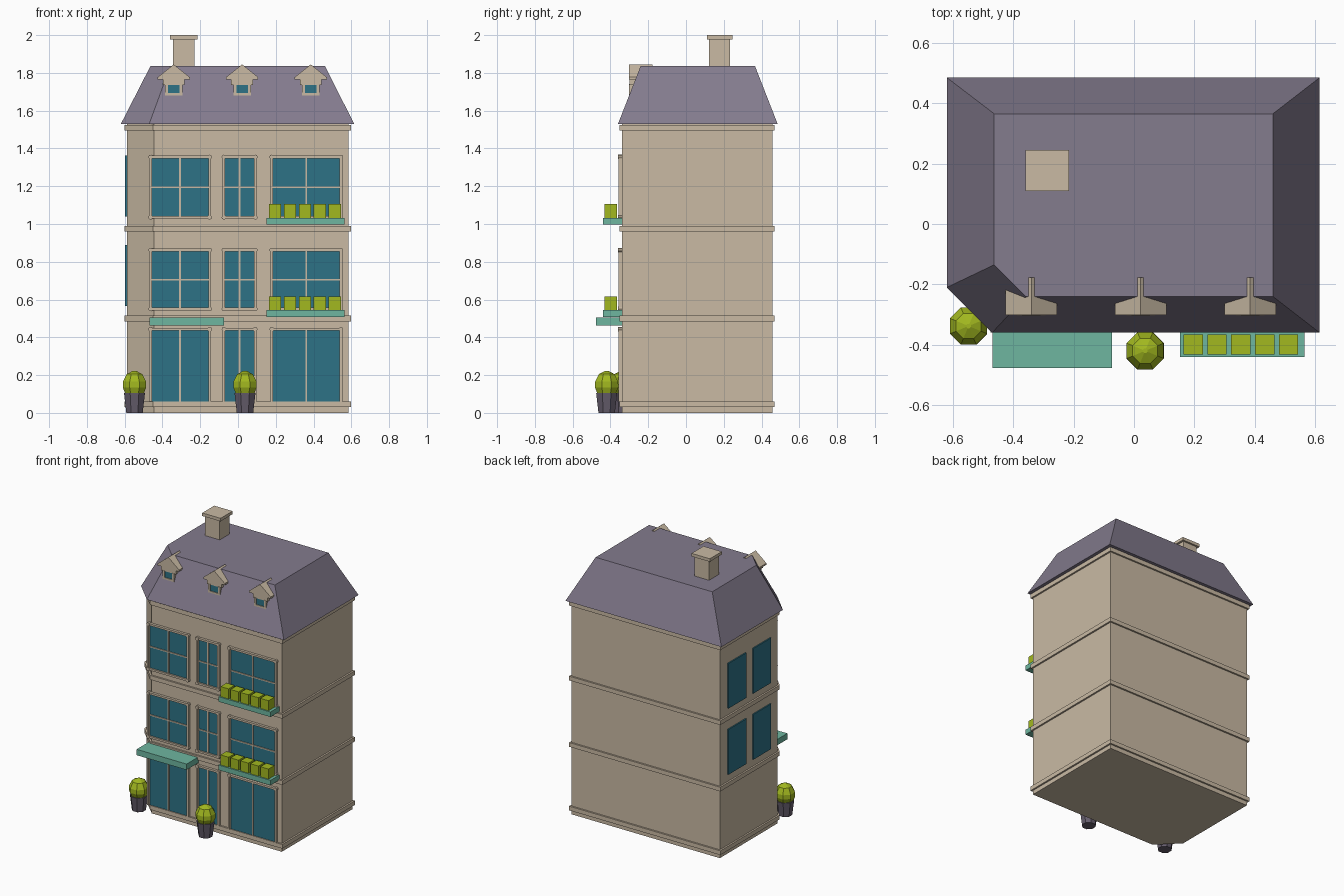
import bpy, bmesh, math
from mathutils import Matrix, Vector

cube = bpy.data.objects.get("Cube")
if cube:
    bpy.data.objects.remove(cube, do_unlink=True)


def material(name, rgb):
    m = bpy.data.materials.new(name)
    m.use_nodes = True
    m.diffuse_color = (*rgb, 1)
    m.node_tree.nodes["Principled BSDF"].inputs["Base Color"].default_value = (*rgb, 1)
    return m


STONE = material("warm stone", (0.585, 0.49, 0.37))
SLATE = material("purple slate", (0.23, 0.2, 0.27))
GLASS = material("blue glass", (0.026, 0.17, 0.24))
LIME = material("lime leaves", (0.36, 0.48, 0.014))
TEAL = material("soft teal", (0.156, 0.468, 0.352))
POT = material("dark pot", (0.13, 0.11, 0.15))


def finish(bm, name, mat):
    bmesh.ops.recalc_face_normals(bm, faces=bm.faces)
    mesh = bpy.data.meshes.new(name)
    bm.to_mesh(mesh)
    bm.free()
    mesh.materials.append(mat)
    ob = bpy.data.objects.new(name, mesh)
    bpy.context.collection.objects.link(ob)
    return ob


def add_box(bm, x, y, z):
    """Each argument is a (low, high) range."""
    mid = Vector([(a + b) / 2 for a, b in (x, y, z)])
    size = [b - a for a, b in (x, y, z)]
    bmesh.ops.create_cube(bm, size=1, matrix=Matrix.Translation(mid) @ Matrix.Diagonal((*size, 1)))


def box(name, mat, x, y, z):
    bm = bmesh.new()
    add_box(bm, x, y, z)
    return finish(bm, name, mat)


def add_loft(bm, rings):
    """Closed solid through matching rings of points."""
    loops = [[bm.verts.new(p) for p in ring] for ring in rings]
    n = len(loops[0])
    for a, b in zip(loops, loops[1:]):
        for i in range(n):
            bm.faces.new((a[i], a[(i + 1) % n], b[(i + 1) % n], b[i]))
    bm.faces.new(loops[0][::-1])
    bm.faces.new(loops[-1])


def footprint(z, x0, x1, y0, y1, cut):
    """Rectangle with its front right-hand corner cut off."""
    return [(x0 + cut, y0, z), (x1, y0, z), (x1, y1, z), (x0, y1, z), (x0, y0 + cut, z)]


def wall_ring(z, out=0.0):
    return footprint(z, -0.588 - out, 0.585 + out, -0.34 - out, 0.457 + out, 0.143 + 0.586 * out)


def loft(name, mat, rings):
    bm = bmesh.new()
    add_loft(bm, rings)
    return finish(bm, name, mat)


# Walls, string courses and mansard roof
loft("walls", STONE, [wall_ring(0), wall_ring(1.53)])
for name, z in (("plinth", 0.03), ("lower_course", 0.485), ("upper_course", 0.96), ("cornice", 1.495)):
    loft(name, STONE, [wall_ring(z, 0.012), wall_ring(z + 0.03, 0.012)])
loft("mansard_roof", SLATE, [footprint(1.53, -0.62, 0.615, -0.36, 0.485, 0.15),
                             footprint(1.837, -0.463, 0.46, -0.24, 0.365, 0.105)])

# Chimney
box("chimney_stack", STONE, (-0.345, -0.23), (0.122, 0.232), (1.8, 1.98))
box("chimney_cap", STONE, (-0.36, -0.215), (0.11, 0.245), (1.978, 2.0))


# Front windows with frames, glazing bars and round corner blocks
def window(name, x, z, crossbar):
    box(name + "_glass", GLASS, x, (-0.346, -0.33), z)
    bm = bmesh.new()
    w = 0.007
    depth = (-0.358, -0.335)
    for cx in x:
        add_box(bm, (cx - w, cx + w), depth, z)
    for cz in (z if crossbar else z[1:]):
        add_box(bm, x, depth, (cz - w, cz + w))
        for cx in x:
            turn = Matrix.Translation((cx, -0.348, cz)) @ Matrix.Rotation(math.pi / 2, 4, "X")
            bmesh.ops.create_cone(bm, cap_ends=True, segments=8, radius1=0.012,
                                  radius2=0.012, depth=0.024, matrix=turn)
    thin = (-0.353, -0.34)
    mx, mz = sum(x) / 2, sum(z) / 2
    add_box(bm, (mx - 0.005, mx + 0.005), thin, z)
    if crossbar:
        add_box(bm, x, thin, (mz - 0.004, mz + 0.004))
    finish(bm, name + "_frame", STONE)


columns = {"right": (-0.463, -0.15), "middle": (-0.075, 0.092), "left": (0.178, 0.545)}
floors = {"ground": (0.06, 0.443), "first": (0.55, 0.862), "second": (1.035, 1.355)}
for floor, z in floors.items():
    for side, x in columns.items():
        window(f"{floor}_{side}_window", x, z, floor != "ground")

# Plain side windows
for z in ((0.567, 0.89), (1.04, 1.362)):
    for y in ((-0.11, 0.09), (0.17, 0.37)):
        box("side_window", GLASS, (-0.597, -0.587), y, z)

# Window boxes with clipped shrubs
for z in (0.508, 0.997):
    box("window_box", TEAL, (0.152, 0.565), (-0.44, -0.34), (z, z + 0.036))
    bm = bmesh.new()
    for i in range(5):
        cx = 0.196 + i * 0.079
        add_box(bm, (cx - 0.032, cx + 0.032), (-0.432, -0.366), (z + 0.036, z + 0.108))
    finish(bm, "box_shrubs", LIME)

# Awning over the entrance
box("awning", TEAL, (-0.468, -0.073), (-0.477, -0.34), (0.462, 0.504))


# Dormers
def dormer(x):
    roof = [(-0.085, 1.765), (0.085, 1.765), (0.085, 1.777), (0, 1.845), (-0.085, 1.777)]
    bm = bmesh.new()
    add_loft(bm, [[(x + px, y, pz) for px, pz in roof] for y in (-0.302, -0.178)])
    finish(bm, "dormer_gable", STONE)
    bm = bmesh.new()
    add_box(bm, (x - 0.058, x + 0.058), (-0.3, -0.2), (1.737, 1.768))
    for s in (-0.039, 0.039):
        add_box(bm, (x + s - 0.008, x + s + 0.008), (-0.303, -0.22), (1.68, 1.74))
    add_box(bm, (x - 0.04, x + 0.04), (-0.303, -0.22), (1.68, 1.693))
    finish(bm, "dormer_frame", STONE)
    box("dormer_glass", GLASS, (x - 0.032, x + 0.032), (-0.298, -0.22), (1.69, 1.74))


for x in (-0.34, 0.022, 0.385):
    dormer(x)


# Potted topiaries
def turned(name, mat, x, y, profile):
    angles = [math.tau * (i + 0.5) / 8 for i in range(8)]
    return loft(name, mat, [[(x + r * math.cos(a), y + r * math.sin(a), z) for a in angles]
                            for r, z in profile])


for x, y in ((-0.548, -0.338), (0.037, -0.42)):
    turned("plant_pot", POT, x, y, [(0.047, 0), (0.06, 0.105)])
    turned("topiary", LIME, x, y, [(0.052, 0.1), (0.067, 0.135), (0.066, 0.165),
                                   (0.045, 0.205), (0.008, 0.223)])
